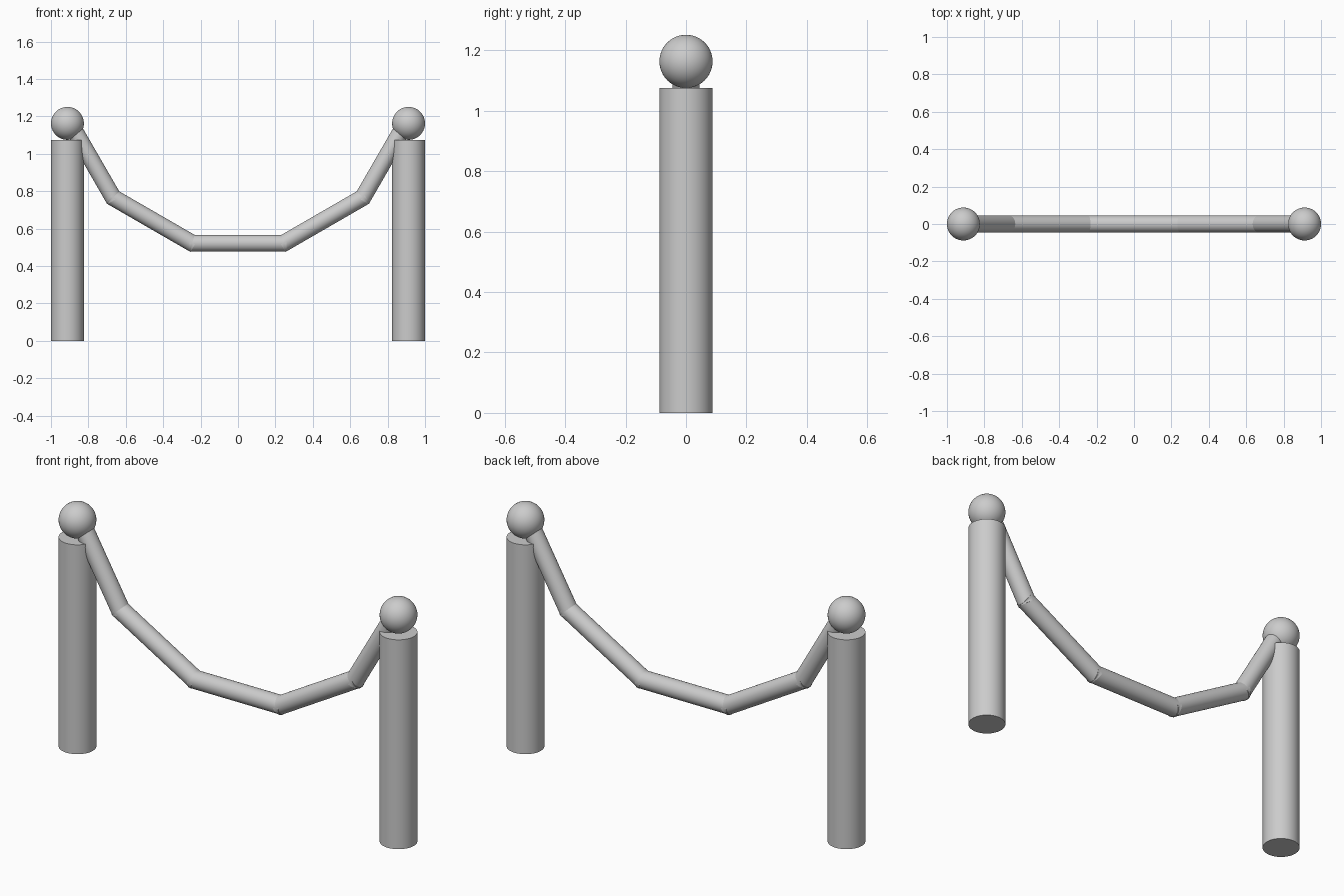
import bpy, math
from mathutils import Vector

if "Cube" in bpy.data.objects:
    bpy.data.objects.remove(bpy.data.objects["Cube"])

POST_X, POST_R, POST_H = 0.912, 0.088, 1.075
ROPE_R, SEG, OVERLAP = 0.045, 0.4887, 0.015


def smooth(name):
    ob = bpy.context.object
    ob.name = name
    bpy.ops.object.shade_smooth_by_angle(angle=math.radians(40))


def rod(name, a, b, radius, sides, extra=0.0):
    """Cylinder between two points, extended by extra at each end."""
    a, b = Vector(a), Vector(b)
    d = b - a
    bpy.ops.mesh.primitive_cylinder_add(
        vertices=sides, radius=radius, depth=d.length + 2 * extra,
        location=(a + b) / 2, rotation=d.to_track_quat('Z', 'Y').to_euler())
    smooth(name)


# posts with ball finials
for side, s in (("left", -1), ("right", 1)):
    rod(side + "_post", (s * POST_X, 0, 0), (s * POST_X, 0, POST_H), POST_R, 48)
    bpy.ops.mesh.primitive_uv_sphere_add(
        segments=48, ring_count=24, radius=POST_R,
        location=(s * POST_X, 0, POST_H + POST_R))
    smooth(side + "_ball_finial")

# sagging rope: five equal rods, each turned 30 degrees from the last
p = Vector((-POST_X, 0, 0.522 + SEG * (math.sin(math.radians(30)) + math.sin(math.radians(60)))))
for i, deg in enumerate((-60, -30, 0, 30, 60)):
    t = math.radians(deg)
    q = p + Vector((math.cos(t), 0, math.sin(t))) * SEG
    rod(f"rope_segment_{i + 1}", p, q, ROPE_R, 32, OVERLAP)
    p = q
